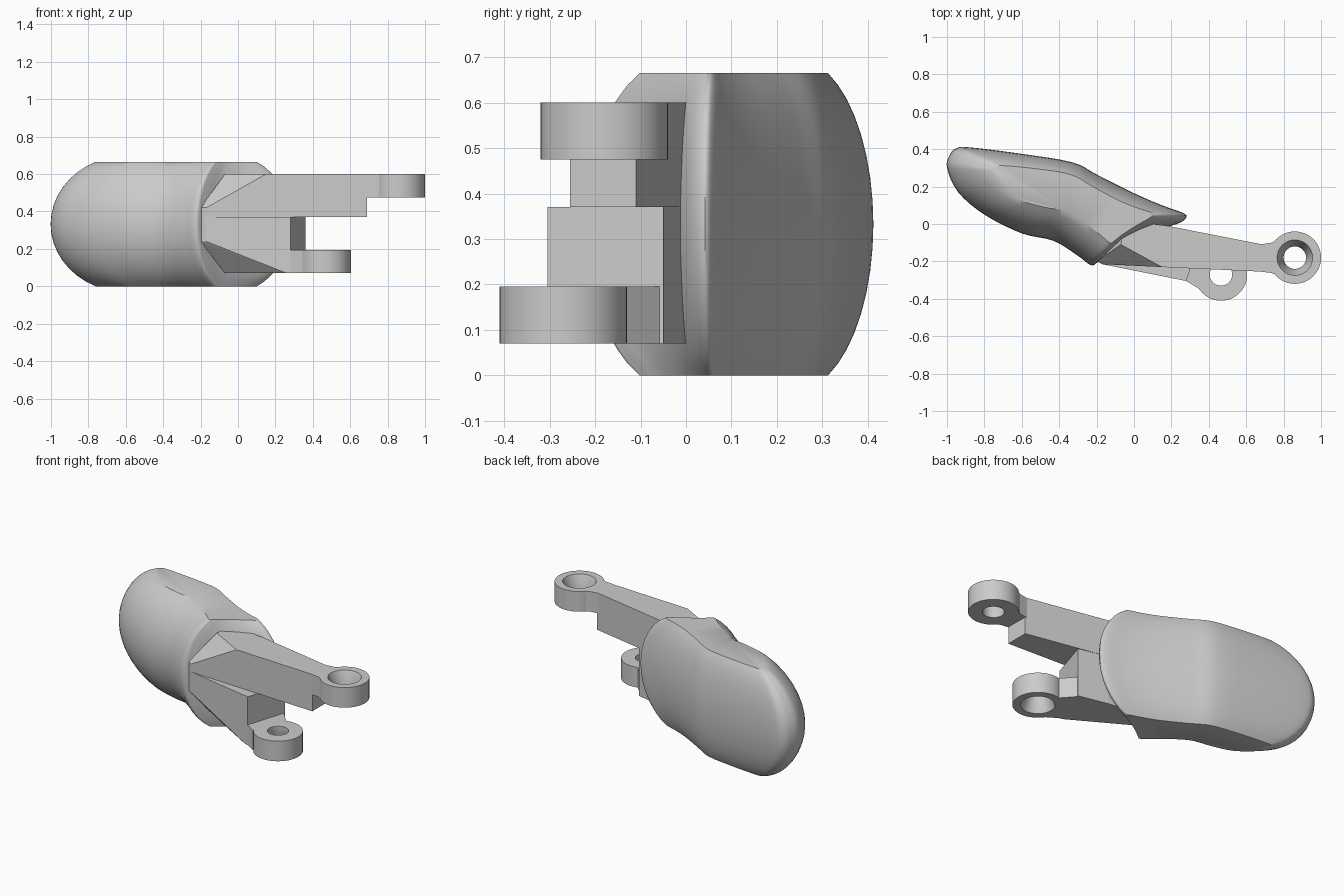
import bpy, bmesh
from math import sin, cos, pi, radians
from mathutils import Vector

cube = bpy.data.objects.get("Cube")
if cube:
    bpy.data.objects.remove(cube, do_unlink=True)

grey = bpy.data.materials.new("plain_grey")
grey.use_nodes = True
colour = (0.6, 0.6, 0.6, 1)
grey.diffuse_color = colour
grey.node_tree.nodes["Principled BSDF"].inputs["Base Color"].default_value = colour


def finish(name, bm, angle=None):
    """Turn a bmesh into a named object with the grey material."""
    bmesh.ops.recalc_face_normals(bm, faces=bm.faces)
    mesh = bpy.data.meshes.new(name)
    bm.to_mesh(mesh)
    bm.free()
    obj = bpy.data.objects.new(name, mesh)
    bpy.context.collection.objects.link(obj)
    mesh.materials.append(grey)
    if angle:
        bpy.ops.object.select_all(action='DESELECT')
        obj.select_set(True)
        bpy.context.view_layer.objects.active = obj
        bpy.ops.object.shade_smooth_by_angle(angle=radians(angle))
    return obj


def smooth_loop(points, steps=4):
    """Closed Catmull-Rom curve through the points."""
    pts = [Vector(p) for p in points]
    count = len(pts)
    out = []
    for i in range(count):
        a, b, c, d = (pts[(i + k) % count] for k in (-1, 0, 1, 2))
        for s in range(steps):
            t = s / steps
            out.append(b + (c - a) * t / 2
                       + (a * 2 - b * 5 + c * 4 - d) * t * t / 2
                       + (b * 3 - a - c * 3 + d) * t ** 3 / 2)
    return out


def hull(name, points):
    bm = bmesh.new()
    for p in points:
        bm.verts.new(p)
    res = bmesh.ops.convex_hull(bm, input=bm.verts)
    loose = [v for v in bm.verts if not v.link_faces]
    bmesh.ops.delete(bm, geom=loose, context='VERTS')
    bmesh.ops.dissolve_limit(bm, angle_limit=radians(1), verts=bm.verts, edges=bm.edges)
    return finish(name, bm)


def prism(name, outline, low, high):
    bm = bmesh.new()
    rows = [[bm.verts.new((x, y, z)) for x, y in outline] for z in (low, high)]
    for row in rows:
        bm.faces.new(row)
    for i in range(len(outline)):
        bm.faces.new((rows[0][i - 1], rows[0][i], rows[1][i], rows[1][i - 1]))
    return finish(name, bm)


def eyelet(name, x, y, wide_z, narrow_z, sides=48):
    """Ring with a countersunk hole, opening at wide_z."""
    neck_z = wide_z + (narrow_z - wide_z) * 0.7
    profile = [(0.095, wide_z), (0.14, wide_z), (0.14, narrow_z),
               (0.06, narrow_z), (0.06, neck_z)]
    bm = bmesh.new()
    rings = []
    for i in range(sides):
        a = 2 * pi * i / sides
        rings.append([bm.verts.new((x + r * cos(a), y + r * sin(a), z)) for r, z in profile])
    for i in range(sides):
        for k in range(len(profile)):
            bm.faces.new((rings[i - 1][k - 1], rings[i - 1][k], rings[i][k], rings[i][k - 1]))
    return finish(name, bm, 30)


# Rounded body: a wide middle outline blending to a smaller flat outline above and below
middle = [(-1, 0.3), (-0.985, 0.37), (-0.95, 0.405), (-0.88, 0.41), (-0.6, 0.375),
          (-0.33, 0.33), (-0.2, 0.265), (0, 0.165), (0.15, 0.1), (0.26, 0.06),
          (0.28, 0.035), (0.23, 0), (0.05, -0.055), (-0.1, -0.125), (-0.19, -0.2),
          (-0.23, -0.22), (-0.3, -0.17), (-0.43, -0.09), (-0.6, -0.05), (-0.8, 0.05),
          (-0.94, 0.17)]
flat = [(-0.76, 0.28), (-0.755, 0.295), (-0.74, 0.307), (-0.7, 0.312), (-0.52, 0.295),
        (-0.34, 0.265), (-0.22, 0.2), (-0.08, 0.125), (0.02, 0.085), (0.09, 0.062),
        (0.1, 0.048), (0.08, 0.03), (0.01, -0.01), (-0.06, -0.055), (-0.105, -0.09),
        (-0.13, -0.1), (-0.19, -0.05), (-0.34, 0.06), (-0.48, 0.09), (-0.61, 0.13),
        (-0.72, 0.22)]
wide, narrow = smooth_loop(middle), smooth_loop(flat)
half, limit, layers = 0.3325, radians(65), 16
bm = bmesh.new()
rows = []
for k in range(layers + 1):
    a = limit * (2 * k / layers - 1)
    blend = (cos(a) - cos(limit)) / (1 - cos(limit))
    z = half + half * sin(a) / sin(limit)
    rows.append([bm.verts.new((*n.lerp(w, blend), z)) for w, n in zip(wide, narrow)])
for lower, upper in zip(rows, rows[1:]):
    for i in range(len(lower)):
        bm.faces.new((lower[i - 1], lower[i], upper[i], upper[i - 1]))
bm.faces.new(rows[0])
bm.faces.new(rows[-1])
finish("rounded_body", bm, 35)

# Arms: chamfered at the root where they leave the body
root = [(-0.17, -0.215), (-0.2, -0.2)]
back = [(-0.05, 0.02), (0.18, -0.01)]
split = 0.37


def arm(name, end, chamfer_end, root_z, outer_z):
    pts = [(x, y, z) for x, y in root for z in (root_z, split)]
    pts += [(x, y, z) for x, y in back + end for z in (split, outer_z)]
    pts += [(-0.07, -0.11, outer_z), (*chamfer_end, outer_z)]
    hull(name, pts)


arm("upper_arm", [(0.69, -0.11), (0.69, -0.255)], (0.15, -0.23), 0.42, 0.6)
arm("lower_arm", [(0.36, -0.05), (0.28, -0.305)], (0.26, -0.301), 0.24, 0.07)

# Necks joining the arms to their eyelets
prism("upper_neck", [(0.68, -0.255), (0.735, -0.262), (0.765, -0.275), (0.745, -0.18),
                     (0.765, -0.085), (0.735, -0.1), (0.68, -0.108)], 0.475, 0.6)
prism("lower_neck", [(0.28, -0.305), (0.345, -0.345), (0.36, -0.27), (0.39, -0.18),
                     (0.43, -0.14), (0.35, -0.05)], 0.07, 0.195)

# Eyelets
eyelet("upper_eyelet", 0.86, -0.18, 0.6, 0.475)
eyelet("lower_eyelet", 0.465, -0.27, 0.07, 0.195)
